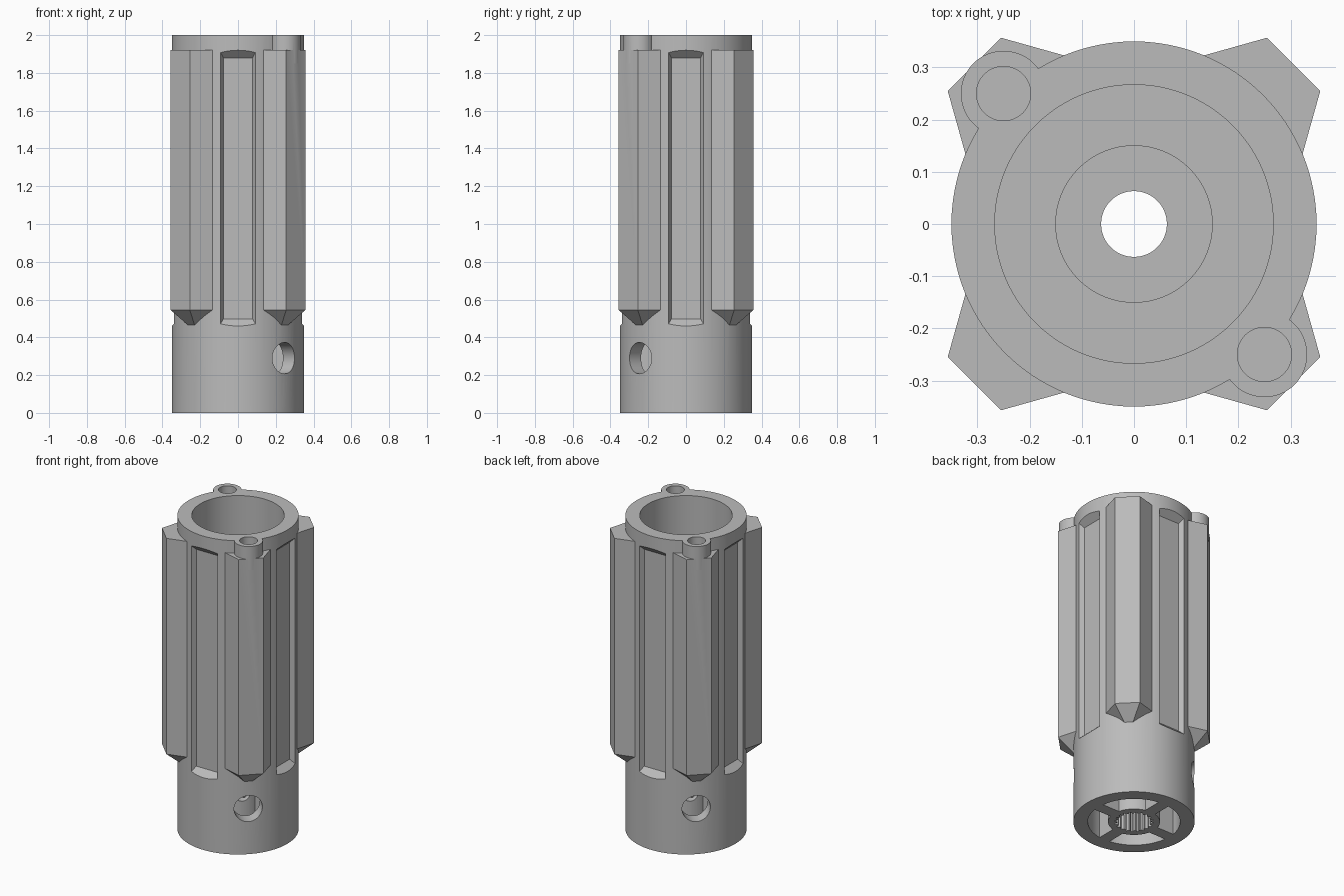
import bpy
import bmesh
from math import pi, sin, cos, asin, sqrt
from mathutils import Matrix, Vector

default = bpy.data.objects.get("Cube")
if default:
    bpy.data.objects.remove(default, do_unlink=True)

grey = bpy.data.materials.new("plain grey")
grey.use_nodes = True
grey.diffuse_color = (0.5, 0.5, 0.5, 1)
grey.node_tree.nodes["Principled BSDF"].inputs["Base Color"].default_value = (0.5, 0.5, 0.5, 1)


def ring(radius, z, n=48):
    return [(radius * cos(2 * pi * i / n), radius * sin(2 * pi * i / n), z) for i in range(n)]


def loft(name, loops, matrix=Matrix(), closed=False):
    """Skin a row of equal loops; cap the ends, or join last to first."""
    bm = bmesh.new()
    rows = [[bm.verts.new(matrix @ Vector(p)) for p in loop] for loop in loops]
    n = len(rows[0])
    pairs = list(zip(rows, rows[1:]))
    if closed:
        pairs.append((rows[-1], rows[0]))
    else:
        bm.faces.new(rows[0])
        bm.faces.new(rows[-1])
    for a, b in pairs:
        for i in range(n):
            j = (i + 1) % n
            bm.faces.new((a[i], a[j], b[j], b[i]))
    bmesh.ops.recalc_face_normals(bm, faces=bm.faces[:])
    mesh = bpy.data.meshes.new(name)
    bm.to_mesh(mesh)
    bm.free()
    mesh.materials.append(grey)
    obj = bpy.data.objects.new(name, mesh)
    bpy.context.collection.objects.link(obj)
    return obj


def cylinder(name, radius, low, high, matrix=Matrix()):
    return loft(name, [ring(radius, low), ring(radius, high)], matrix)


def turn(angle):
    return Matrix.Rotation(angle, 4, 'Z')


# Tubular body with bore, screw seat and through hole
profile = [(0.063, 0), (0.35, 0), (0.35, 2), (0.267, 2),
           (0.267, 0.46), (0.15, 0.46), (0.15, 0.39), (0.063, 0.39)]
body = loft("body", [ring(r, z, 96) for r, z in profile], closed=True)
steps = []


def combine(tool, operation):
    steps.append(tool)
    mod = body.modifiers.new(tool.name, 'BOOLEAN')
    mod.operation = operation
    mod.solver = 'EXACT'
    mod.object = tool


# Four diagonal ribs with tapered feet
def rib_loop(z, r_in, t_in, r_out, t_out):
    return [(r_in, -t_in, z), (r_out, -t_out, z), (r_out, t_out, z), (r_in, t_in, z)]


quarter = pi / 2
for i in range(4):
    loops = [rib_loop(0.46, 0.28, 0.05, 0.345, 0.022),
             rib_loop(0.545, 0.28, 0.158, 0.433, 0.072),
             rib_loop(1.92, 0.28, 0.158, 0.433, 0.072)]
    combine(loft("rib", loops, turn(pi / 4 + i * quarter)), 'UNION')

# Two screw lugs at opposite corners of the rim
lugs = [Matrix.Translation((s * 0.25, -s * 0.25, 0)) for s in (1, -1)]
for place in lugs:
    combine(cylinder("lug", 0.082, 1.85, 2, place), 'UNION')
for place in lugs:
    combine(cylinder("lug_hole", 0.052, 1.7, 2.1, place), 'DIFFERENCE')


# Four bevelled slots on the flats between ribs
def slot_loop(r, half, low, high):
    return [(r, -half, low), (r, half, low), (r, half, high), (r, -half, high)]


for i in range(4):
    loops = [slot_loop(0.31, 0.077, 0.498, 1.88), slot_loop(0.39, 0.121, 0.422, 1.96)]
    combine(loft("slot", loops, turn(i * quarter)), 'DIFFERENCE')


# Four pockets in the base, leaving spokes on the axes
def pocket_loop(z, inner=0.15, outer=0.267, spoke=0.037, n=16):
    points = []
    for r, way in ((inner, 1), (outer, -1)):
        span = pi / 4 - asin(spoke / r)
        for k in range(n + 1):
            a = way * span * (2 * k / n - 1)
            points.append((r * cos(a), r * sin(a), z))
    return points


for i in range(4):
    combine(loft("pocket", [pocket_loop(-0.1), pocket_loop(0.38)],
                 turn(pi / 4 + i * quarter)), 'DIFFERENCE')

# Splined shaft socket in the hub
def spline_loop(z, teeth=20):
    points = []
    for k in range(teeth * 4):
        r = 0.112 if k % 4 < 2 else 0.098
        a = 2 * pi * k / (teeth * 4)
        points.append((r * cos(a), r * sin(a), z))
    return points


combine(loft("socket", [spline_loop(-0.1), spline_loop(0.34)]), 'DIFFERENCE')

# Access holes through the wall and a set screw hole across the hub
across = Matrix.Translation((0, 0, 0.29)) @ turn(-pi / 4) @ Matrix.Rotation(quarter, 4, 'Y')
for side in (1, -1):
    low, high = sorted((side * 0.2, side * 0.5))
    combine(cylinder("access_hole", 0.083, low, high, across), 'DIFFERENCE')
combine(cylinder("set_screw_hole", 0.045, -0.2, 0.2, across), 'DIFFERENCE')

# Bake the solid and drop the helper shapes
bpy.context.view_layer.update()
graph = bpy.context.evaluated_depsgraph_get()
solid = bpy.data.meshes.new_from_object(body.evaluated_get(graph))
body.modifiers.clear()
body.data = solid
for tool in steps:
    bpy.data.objects.remove(tool, do_unlink=True)
solid.materials.clear()
solid.materials.append(grey)
for face in solid.polygons:
    face.material_index = 0

bpy.ops.object.select_all(action='DESELECT')
body.select_set(True)
bpy.context.view_layer.objects.active = body
bpy.ops.object.shade_smooth_by_angle(angle=pi / 7)
